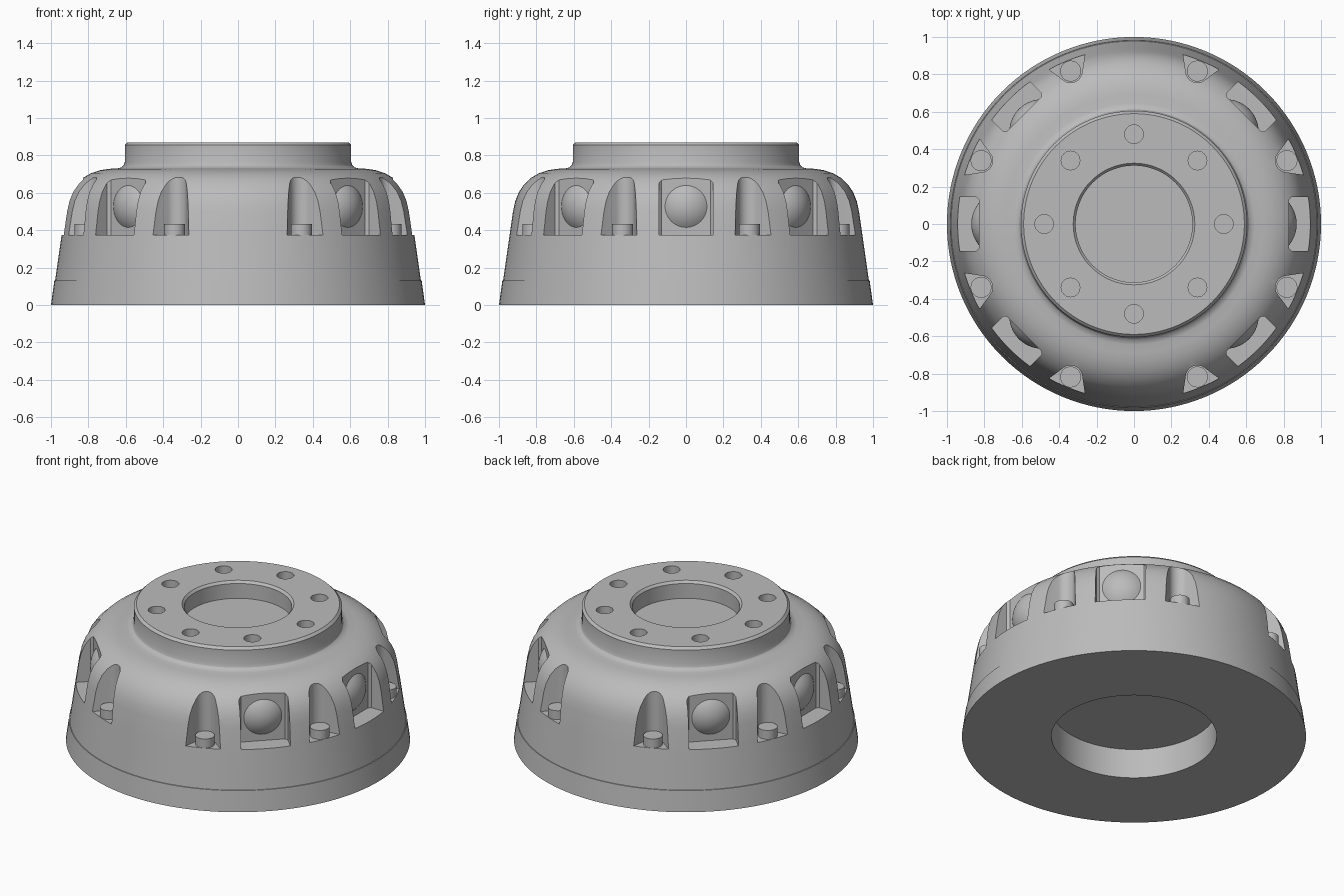
import bpy, bmesh
from math import sin, cos, pi, radians
from mathutils import Matrix, Vector

cube = bpy.data.objects.get("Cube")
if cube:
    bpy.data.objects.remove(cube)

grey = bpy.data.materials.new("cast_grey")
grey.use_nodes = True
grey.diffuse_color = (0.5, 0.5, 0.5, 1)
grey.node_tree.nodes["Principled BSDF"].inputs["Base Color"].default_value = (0.5, 0.5, 0.5, 1)


def make(name, bm):
    mesh = bpy.data.meshes.new(name)
    bm.to_mesh(mesh)
    bm.free()
    mesh.materials.append(grey)
    obj = bpy.data.objects.new(name, mesh)
    bpy.context.collection.objects.link(obj)
    return obj


def smooth(obj, angle=28):
    bpy.ops.object.select_all(action='DESELECT')
    obj.select_set(True)
    bpy.context.view_layer.objects.active = obj
    bpy.ops.object.shade_smooth_by_angle(angle=radians(angle))


def lathe(profile, steps):
    # Revolve an (r, z) profile about the z axis
    bm = bmesh.new()
    verts = [bm.verts.new((r, 0, z)) for r, z in profile]
    edges = [bm.edges.new(pair) for pair in zip(verts, verts[1:])]
    bmesh.ops.spin(bm, geom=verts + edges, cent=(0, 0, 0), axis=(0, 0, 1),
                   angle=2 * pi, steps=steps)
    bmesh.ops.remove_doubles(bm, verts=bm.verts, dist=1e-4)
    bmesh.ops.recalc_face_normals(bm, faces=bm.faces)
    return bm


def prism(bm, outline, z0, z1, angle):
    # Extrude a plan outline upward, turned to the given angle
    turn = Matrix.Rotation(radians(angle), 3, 'Z')
    low = [bm.verts.new(turn @ Vector((x, y, z0))) for x, y in outline]
    high = [bm.verts.new(turn @ Vector((x, y, z1))) for x, y in outline]
    bm.faces.new(low[::-1])
    bm.faces.new(high)
    n = len(low)
    for i in range(n):
        j = (i + 1) % n
        bm.faces.new((low[i], low[j], high[j], high[i]))


def arc(cx, radius, start, end, count):
    return [(cx + radius * cos(radians(start + (end - start) * i / count)),
             radius * sin(radians(start + (end - start) * i / count)))
            for i in range(count + 1)]


WINDOW_ANGLES = (0, 45, 135, 180, 225, 315)
BOLT_ANGLES = [a + 22.5 for a in range(0, 360, 45)]
LEDGE = 0.375       # floor height of the pockets
WALL = 0.83         # distance of the window back walls
BOLT_R = 0.885      # radius of the bolt circle

# Housing: revolved body with raised flange, blind bore and bottom recess
housing = make("housing", lathe([
    (0, 0.19), (0.48, 0.19), (0.48, 0), (1, 0), (0.982, 0.13), (0.978, 0.131),
    (0.943, 0.375), (0.925, 0.5), (0.913, 0.555), (0.893, 0.605), (0.865, 0.645),
    (0.828, 0.68), (0.785, 0.705), (0.74, 0.72), (0.69, 0.728), (0.645, 0.73),
    (0.625, 0.735), (0.612, 0.746), (0.605, 0.765), (0.605, 0.855), (0.59, 0.87),
    (0.325, 0.87), (0.312, 0.855), (0.312, 0.76), (0, 0.76)], 128))

# Cutter for windows, bolt scallops and flange holes
bm = bmesh.new()
window = [(1.2, -0.145), (1.2, 0.145), (WALL + 0.015, 0.145),
          (WALL, 0.13), (WALL, -0.13), (WALL + 0.015, -0.145)]
scallop = [(1.08, -0.19), (1.08, 0.19)] + arc(BOLT_R, 0.062, 123, 237, 14)
for a in WINDOW_ANGLES:
    prism(bm, window, LEDGE, 0.9, a)
for a in BOLT_ANGLES:
    prism(bm, scallop, LEDGE, 0.9, a)
for a in range(0, 360, 45):
    prism(bm, arc(0.48, 0.05, 0, 345, 23), 0.76, 1, a)
bmesh.ops.recalc_face_normals(bm, faces=bm.faces)
cutter = make("pocket_cutter", bm)
cutter.hide_render = True

cut = housing.modifiers.new("pockets", 'BOOLEAN')
cut.operation = 'DIFFERENCE'
cut.solver = 'EXACT'
cut.object = cutter
bpy.ops.object.select_all(action='DESELECT')
housing.select_set(True)
bpy.context.view_layer.objects.active = housing
bpy.ops.object.modifier_apply(modifier=cut.name)
bpy.data.objects.remove(cutter)
smooth(housing)

# Domes on the window back walls
bulge, rim = 0.04, 0.112
ball = (rim ** 2 + bulge ** 2) / (2 * bulge)
for i, a in enumerate(WINDOW_ANGLES):
    profile = []
    for k in range(9):
        r = rim * (1 - k / 8)
        profile.append((r, (ball ** 2 - r ** 2) ** 0.5 - ball + bulge))
    bm = lathe([(rim, -0.01)] + profile, 40)
    bm.transform(Matrix.Rotation(radians(a), 4, 'Z')
                 @ Matrix.Translation((WALL, 0, 0.527))
                 @ Matrix.Rotation(pi / 2, 4, 'Y'))
    smooth(make(f"window_dome_{i + 1}", bm))

# Bolt heads standing in the scallops
for i, a in enumerate(BOLT_ANGLES):
    bm = lathe([(0, LEDGE - 0.01), (0.056, LEDGE - 0.01), (0.056, 0.432), (0, 0.432)], 32)
    bm.transform(Matrix.Rotation(radians(a), 4, 'Z') @ Matrix.Translation((BOLT_R, 0, 0)))
    smooth(make(f"bolt_head_{i + 1}", bm))
